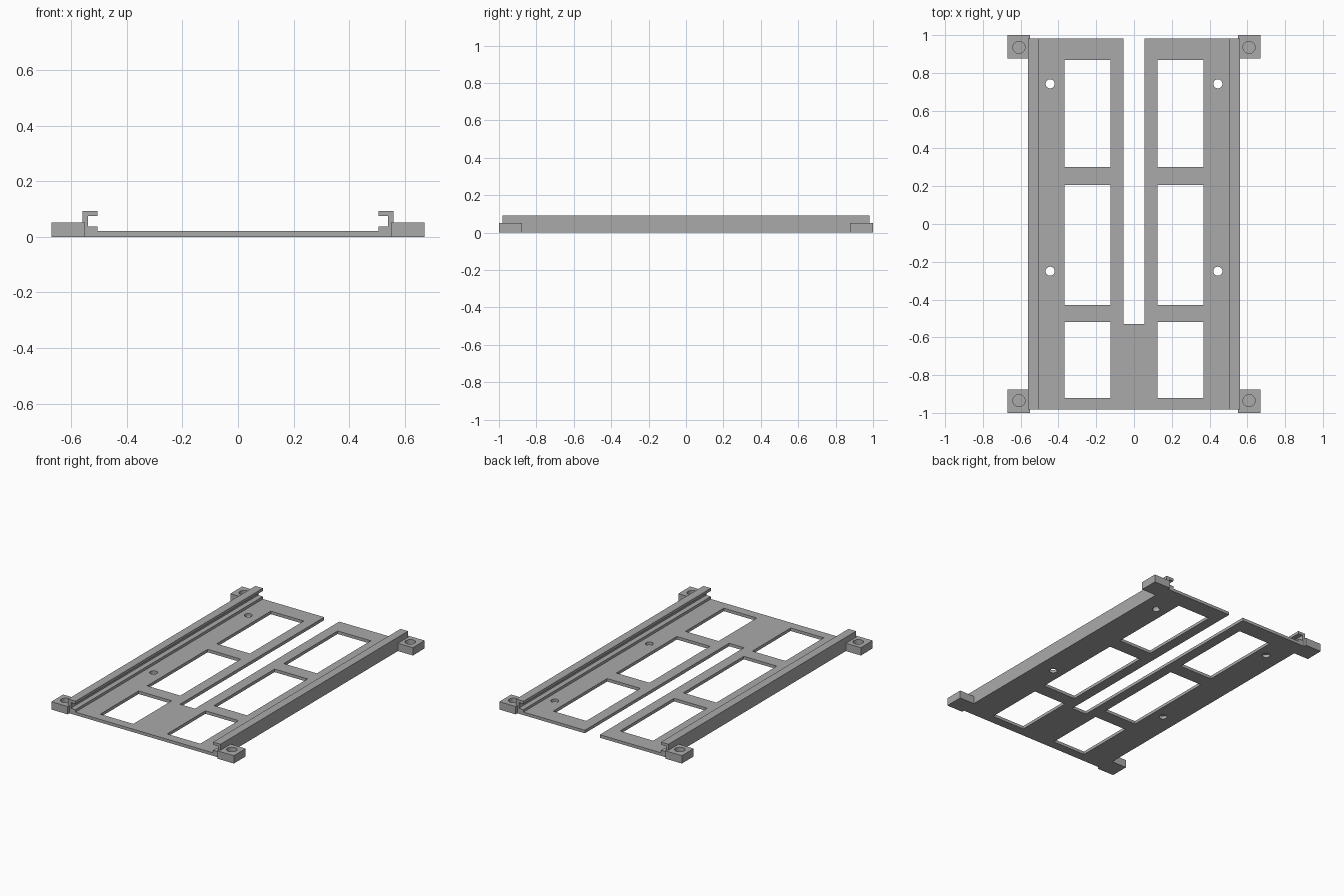
import bpy
import bmesh
from mathutils import Matrix, Vector

default = bpy.data.objects.get("Cube")
if default:
    bpy.data.objects.remove(default, do_unlink=True)

grey = bpy.data.materials.new("plain grey")
grey.use_nodes = True
colour = (0.4, 0.4, 0.4, 1)
grey.diffuse_color = colour
grey.node_tree.nodes["Principled BSDF"].inputs["Base Color"].default_value = colour


def add_box(bm, x, y, z):
    """Add a box given its (low, high) range on each axis."""
    centre = Vector([(r[0] + r[1]) / 2 for r in (x, y, z)])
    size = [abs(r[1] - r[0]) for r in (x, y, z)]
    bmesh.ops.create_cube(bm, size=1,
                          matrix=Matrix.Translation(centre) @ Matrix.Diagonal((*size, 1)))


def add_cylinder(bm, x, y, z, radius):
    bmesh.ops.create_cone(bm, cap_ends=True, segments=32, radius1=radius, radius2=radius,
                          depth=z[1] - z[0],
                          matrix=Matrix.Translation((x, y, (z[0] + z[1]) / 2)))


def make_object(name, bm):
    bmesh.ops.recalc_face_normals(bm, faces=bm.faces)
    mesh = bpy.data.meshes.new(name)
    bm.to_mesh(mesh)
    bm.free()
    mesh.materials.append(grey)
    obj = bpy.data.objects.new(name, mesh)
    bpy.context.collection.objects.link(obj)
    return obj


def cut(obj, cutter_bm):
    """Subtract the cutter, then discard it."""
    cutter = make_object("cutter", cutter_bm)
    cutter.hide_render = True
    mod = obj.modifiers.new("cut", "BOOLEAN")
    mod.operation = "DIFFERENCE"
    mod.solver = "EXACT"
    mod.object = cutter
    bpy.context.view_layer.objects.active = obj
    bpy.ops.object.modifier_apply(modifier=mod.name)
    bpy.data.objects.remove(cutter, do_unlink=True)


END = 0.982          # half length of plate and rails
RAIL_IN = 0.505      # inner edge of rails
through = (-0.1, 0.1)

# Base plate with windows, centre slot and screw holes
bm = bmesh.new()
add_box(bm, (-RAIL_IN, RAIL_IN), (-END, END), (0, 0.02))
base_plate = make_object("base_plate", bm)

bm = bmesh.new()
add_box(bm, (-0.055, 0.055), (-0.53, 1.1), through)
for side in (-1, 1):
    for y in ((0.302, 0.868), (-0.428, 0.206), (-0.92, -0.518)):
        add_box(bm, (side * 0.124, side * 0.367), y, through)
    for y in (0.742, -0.25):
        add_cylinder(bm, side * 0.444, y, through, 0.024)
cut(base_plate, bm)

# Channel-shaped side rails, extruded from their cross-section
profile = [(RAIL_IN, 0), (0.56, 0), (0.56, 0.092), (RAIL_IN, 0.092),
           (RAIL_IN, 0.074), (0.539, 0.074), (0.539, 0.037), (RAIL_IN, 0.037)]
for side, label in ((1, "left"), (-1, "right")):
    bm = bmesh.new()
    face = bm.faces.new([bm.verts.new((side * x, -END, z)) for x, z in profile])
    result = bmesh.ops.extrude_face_region(bm, geom=[face])
    moved = [v for v in result["geom"] if isinstance(v, bmesh.types.BMVert)]
    bmesh.ops.translate(bm, verts=moved, vec=(0, 2 * END, 0))
    make_object(label + "_rail", bm)

    # Corner feet with round blind pockets
    for end, place in ((-1, "front"), (1, "back")):
        bm = bmesh.new()
        add_box(bm, (side * 0.55, side * 0.67), (end * 0.876, end), (0, 0.052))
        foot = make_object(f"{place}_{label}_corner_foot", bm)
        bm = bmesh.new()
        add_cylinder(bm, side * 0.609, end * 0.935, (0.015, 0.1), 0.032)
        cut(foot, bm)
